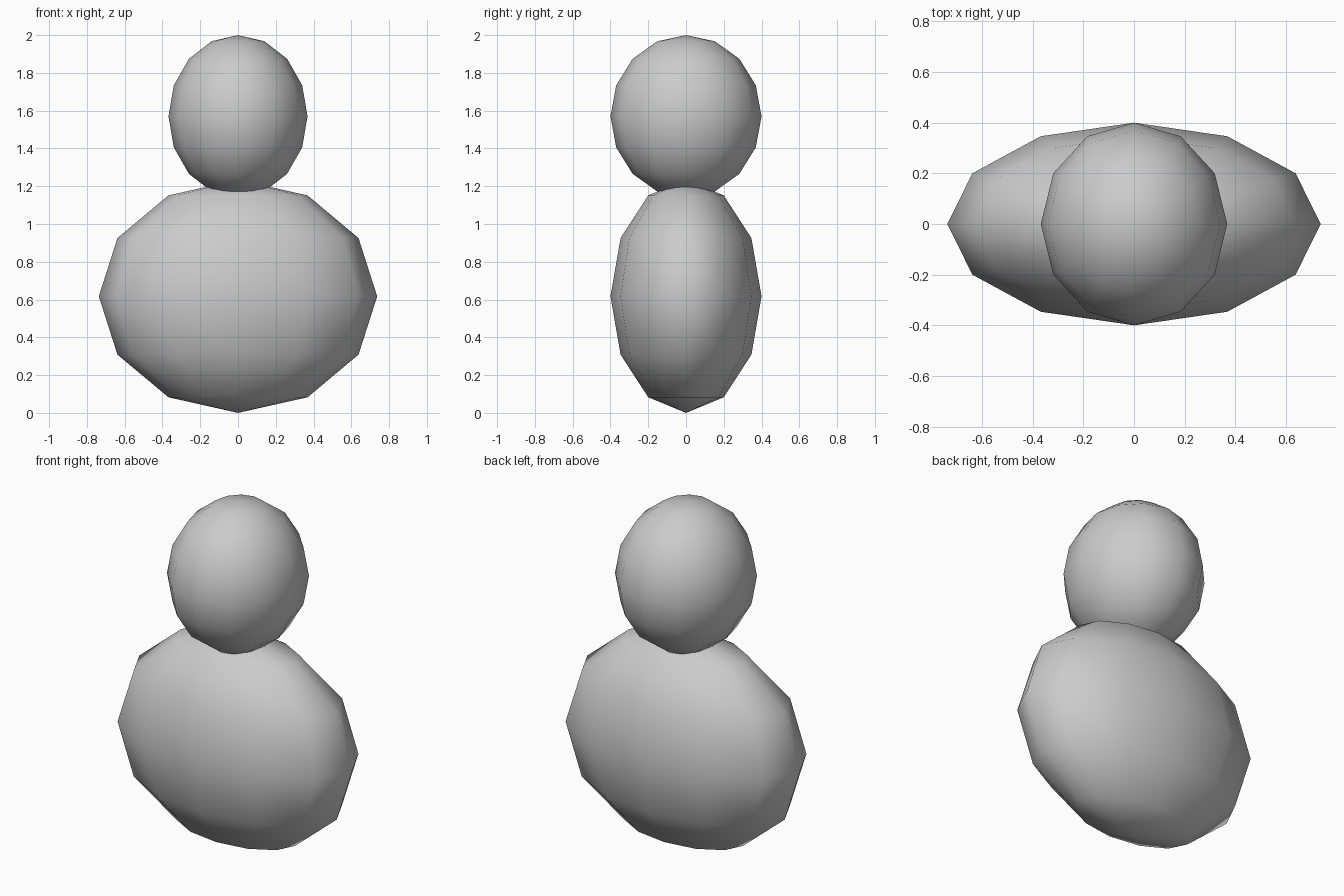
import bpy

if "Cube" in bpy.data.objects:
    bpy.data.objects.remove(bpy.data.objects["Cube"])

# One plain grey for the whole figure
grey = bpy.data.materials.new("plain grey")
grey.diffuse_color = (0.6, 0.6, 0.6, 1.0)
grey.use_nodes = True
grey.node_tree.nodes["Principled BSDF"].inputs["Base Color"].default_value = grey.diffuse_color


def ellipsoid(name, segments, rings, centre_z, radii):
    """Low-poly smooth-shaded sphere stretched to the given radii."""
    bpy.ops.mesh.primitive_uv_sphere_add(
        segments=segments, ring_count=rings, radius=1, location=(0, 0, centre_z))
    obj = bpy.context.object
    obj.name = name
    obj.scale = radii
    bpy.ops.object.transform_apply(location=False, rotation=False, scale=True)
    bpy.ops.object.shade_smooth()
    obj.data.materials.append(grey)
    return obj


# Wide flattened body, with the head sunk slightly into its top
ellipsoid("body", 12, 6, 0.617, (0.737, 0.40, 0.617))
ellipsoid("head", 12, 8, 1.57, (0.368, 0.40, 0.43))
